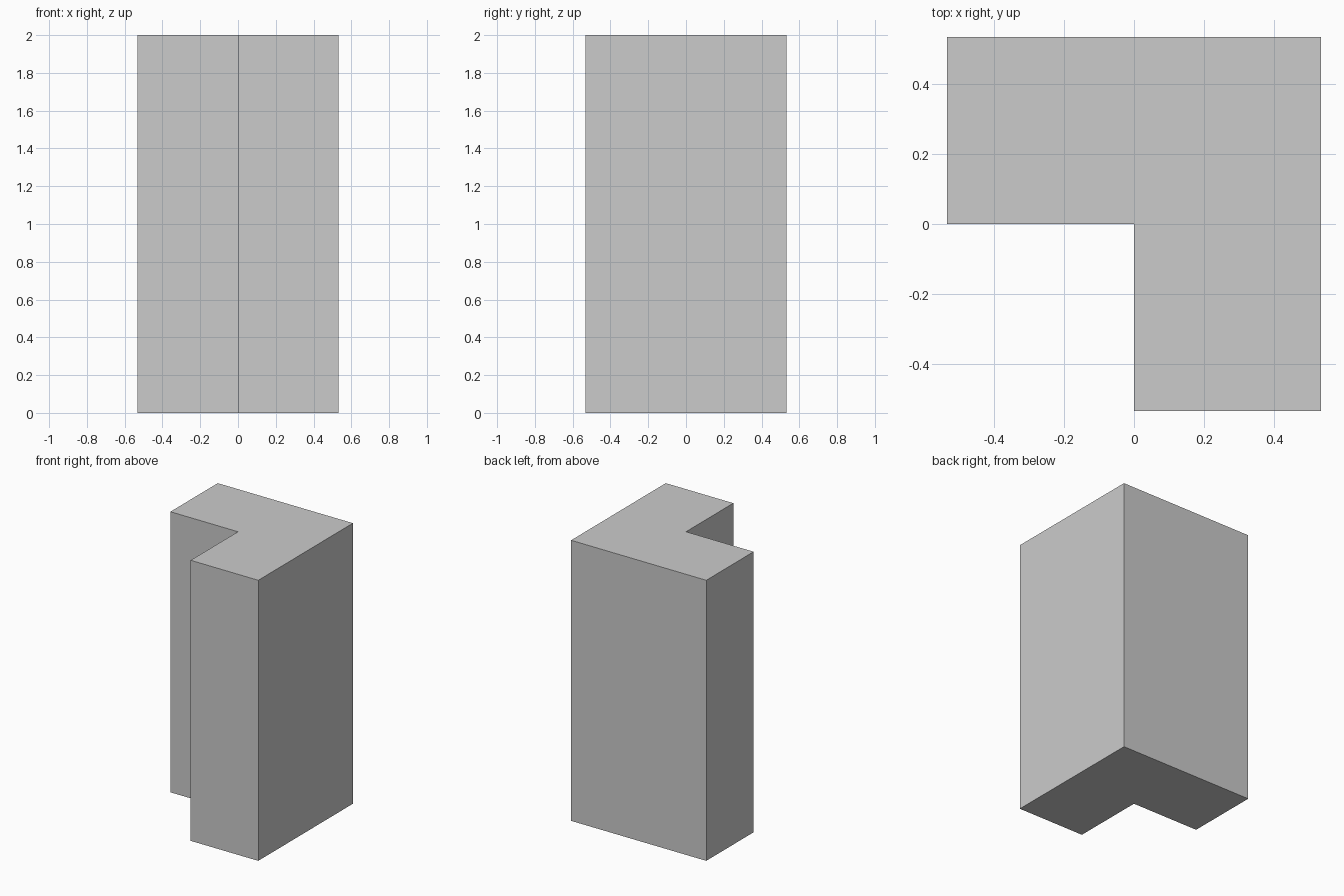
import bpy
import bmesh

if "Cube" in bpy.data.objects:
    bpy.data.objects.remove(bpy.data.objects["Cube"])

HALF = 0.533    # half width and half depth
HEIGHT = 2.0

# L-shaped footprint, counter-clockwise, with the front left quarter missing
footprint = [(-HALF, 0), (0, 0), (0, -HALF), (HALF, -HALF), (HALF, HALF), (-HALF, HALF)]

# Extrude the footprint straight up into a corner column
bm = bmesh.new()
base = bm.faces.new([bm.verts.new((x, y, 0)) for x, y in footprint])
top = bmesh.ops.extrude_face_region(bm, geom=[base], use_keep_orig=True)
bmesh.ops.translate(bm, vec=(0, 0, HEIGHT),
                    verts=[v for v in top["geom"] if isinstance(v, bmesh.types.BMVert)])
bmesh.ops.recalc_face_normals(bm, faces=bm.faces)

mesh = bpy.data.meshes.new("corner_column")
bm.to_mesh(mesh)
bm.free()
bpy.context.collection.objects.link(bpy.data.objects.new("corner_column", mesh))
